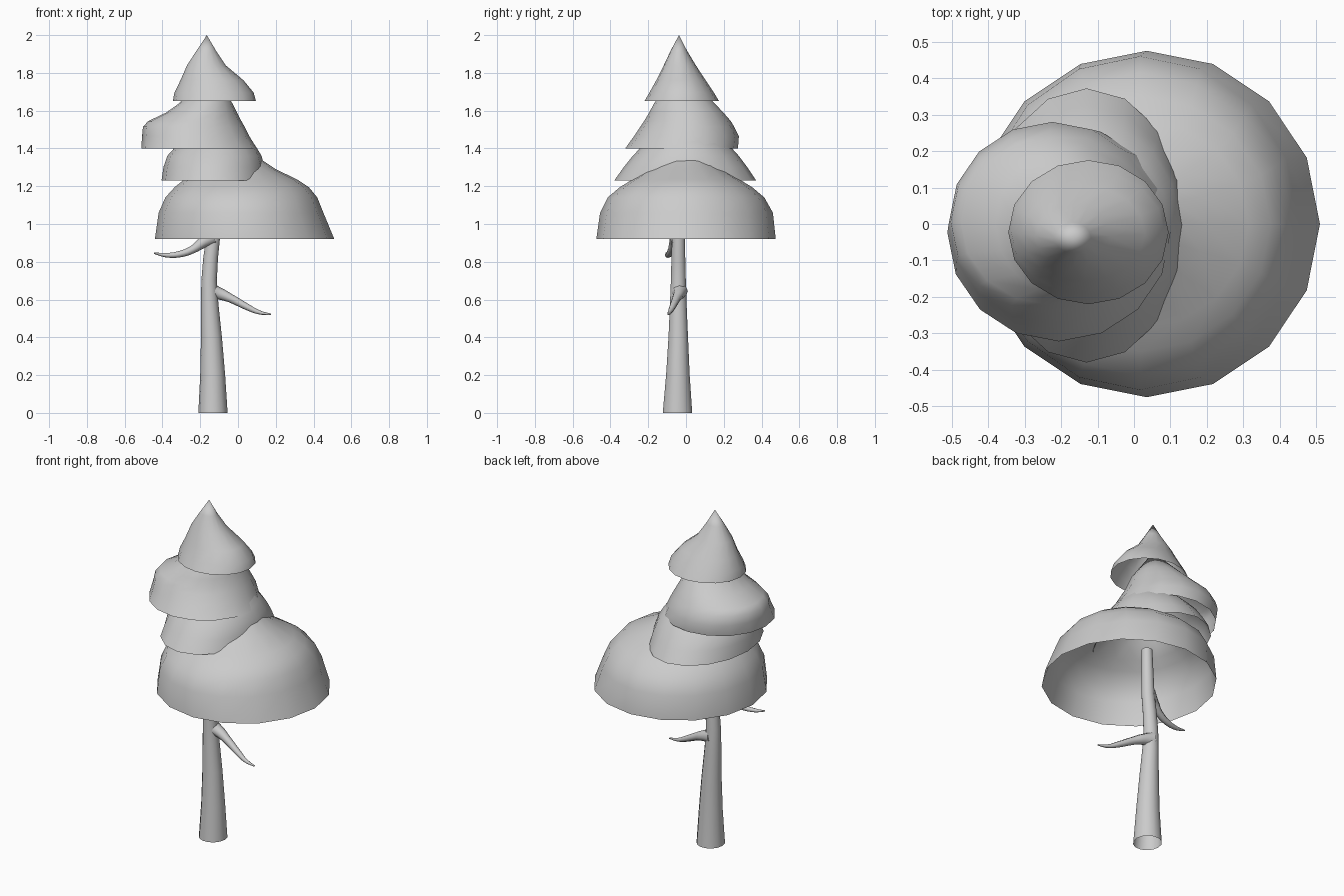
import bpy, bmesh
from math import cos, sin, tau

if "Cube" in bpy.data.objects:
    bpy.data.objects.remove(bpy.data.objects["Cube"])


def finish(obj):
    bpy.ops.object.select_all(action='DESELECT')
    obj.select_set(True)
    bpy.context.view_layer.objects.active = obj
    bpy.ops.object.shade_smooth_by_angle(angle=1.0)


def loft(name, rings, sides, apex=None):
    """Open shell through level rings of (z, left, right, front, back)."""
    bm = bmesh.new()
    loops = []
    for z, x0, x1, y0, y1 in rings:
        loops.append([bm.verts.new(((x0 + x1) / 2 + (x1 - x0) / 2 * cos(tau * i / sides),
                                    (y0 + y1) / 2 + (y1 - y0) / 2 * sin(tau * i / sides), z))
                      for i in range(sides)])
    for a, b in zip(loops, loops[1:]):
        for i in range(sides):
            j = (i + 1) % sides
            bm.faces.new((a[i], a[j], b[j], b[i]))
    if apex:
        tip = bm.verts.new(apex)
        for i in range(sides):
            bm.faces.new((loops[-1][i], loops[-1][(i + 1) % sides], tip))
    mesh = bpy.data.meshes.new(name)
    bm.to_mesh(mesh)
    bm.free()
    obj = bpy.data.objects.new(name, mesh)
    bpy.context.collection.objects.link(obj)
    finish(obj)


def branch(name, points):
    """Tapered bent limb through (x, y, z, radius)."""
    curve = bpy.data.curves.new(name, 'CURVE')
    curve.dimensions = '3D'
    curve.bevel_depth = 1.0
    curve.bevel_resolution = 2
    curve.resolution_u = 4
    curve.use_fill_caps = True
    spline = curve.splines.new('BEZIER')
    spline.bezier_points.add(len(points) - 1)
    for p, (x, y, z, r) in zip(spline.bezier_points, points):
        p.co = (x, y, z)
        p.radius = r
        p.handle_left_type = p.handle_right_type = 'AUTO'
    obj = bpy.data.objects.new(name, curve)
    bpy.context.collection.objects.link(obj)
    bpy.ops.object.select_all(action='DESELECT')
    obj.select_set(True)
    bpy.context.view_layer.objects.active = obj
    bpy.ops.object.convert(target='MESH')
    finish(bpy.context.view_layer.objects.active)


# Trunk, open at the foot
loft("trunk", [(0, -.21, -.055, -.125, .035), (.2, -.20, -.068, -.107, .021),
               (.4, -.196, -.085, -.094, .012), (.58, -.196, -.104, -.086, .004),
               (.7, -.194, -.112, -.081, .0), (.82, -.184, -.106, -.078, -.003),
               (.92, -.170, -.096, -.075, -.005), (1.2, -.155, -.095, -.07, -.01)], 14)

# Bare branches
branch("right_branch", [(-.15, -.035, .645, .045), (-.10, -.037, .632, .032),
                        (-.04, -.05, .607, .023), (.05, -.072, .56, .017),
                        (.11, -.086, .533, .011), (.175, -.095, .521, .004)])
branch("left_branch", [(-.14, -.045, .93, .045), (-.19, -.06, .90, .030),
                       (-.24, -.075, .865, .021), (-.31, -.09, .84, .017),
                       (-.38, -.10, .835, .012), (-.445, -.105, .846, .004)])

# Lopsided foliage skirts, hollow underneath
loft("bottom_foliage", [(.92, -.44, .51, -.475, .475), (1.06, -.42, .452, -.455, .46),
                        (1.14, -.385, .42, -.415, .415), (1.195, -.335, .375, -.35, .35),
                        (1.235, -.285, .315, -.285, .285), (1.29, -.24, .20, -.20, .20),
                        (1.34, -.21, .125, -.14, .15)], 16, (-.12, -.02, 1.47))
loft("lower_foliage", [(1.23, -.405, .145, -.38, .372), (1.30, -.395, .14, -.33, .325),
                       (1.36, -.375, .125, -.282, .28), (1.41, -.33, .095, -.235, .235),
                       (1.50, -.25, .03, -.15, .14)], 16, (-.14, -.02, 1.64))
loft("upper_foliage", [(1.40, -.512, .10, -.322, .275), (1.465, -.508, .06, -.275, .28),
                       (1.515, -.503, .035, -.242, .255), (1.545, -.475, .018, -.222, .237),
                       (1.59, -.38, -.005, -.195, .198), (1.64, -.31, -.03, -.168, .15)],
     16, (-.16, -.03, 1.82))
loft("top_foliage", [(1.65, -.345, .095, -.22, .175), (1.695, -.337, .083, -.194, .148),
                     (1.76, -.305, .03, -.158, .105), (1.84, -.27, -.065, -.118, .052),
                     (1.92, -.218, -.118, -.08, .004)], 16, (-.165, -.037, 2.0))
